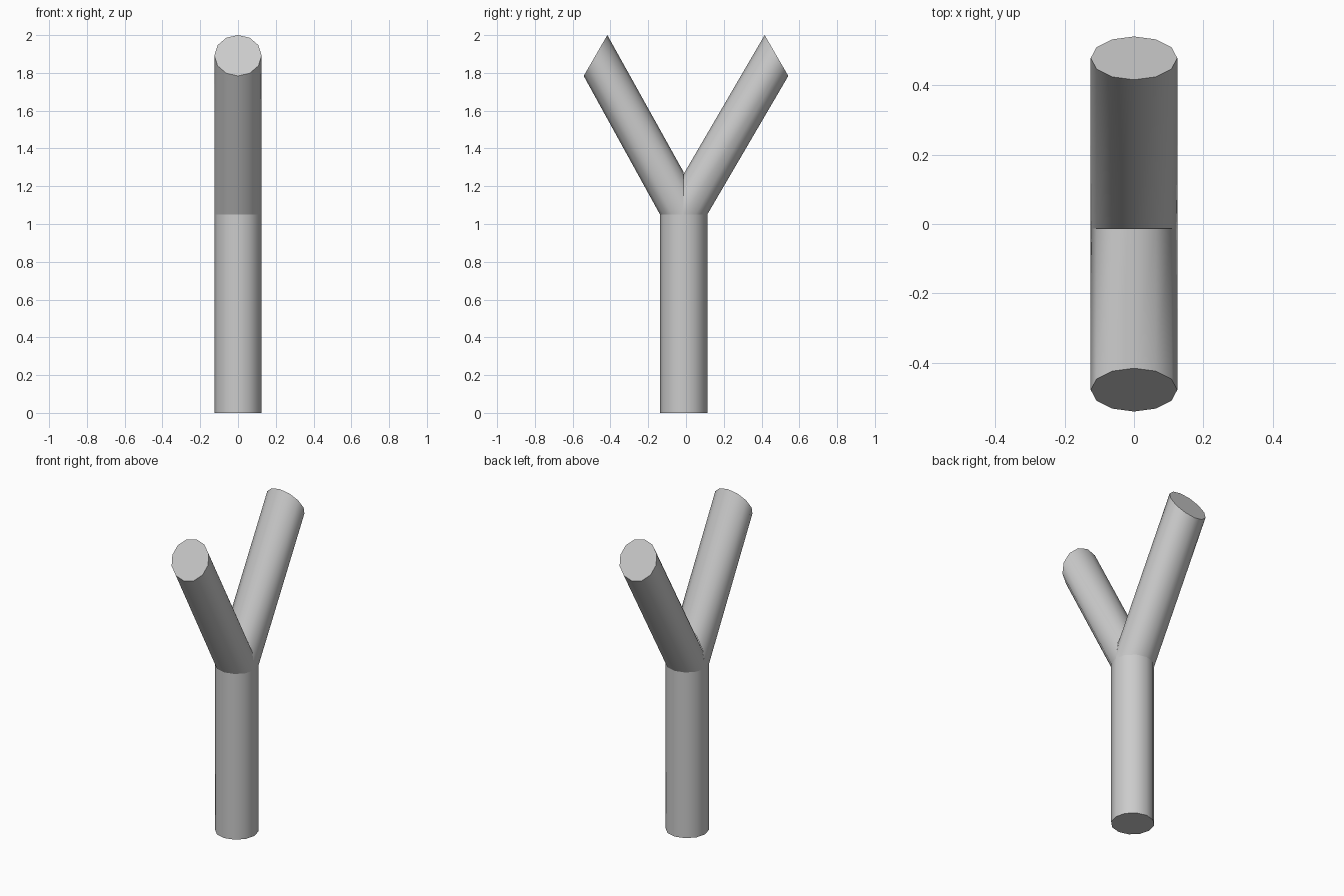
import bpy, bmesh
from math import sin, cos, pi, radians

if "Cube" in bpy.data.objects:
    bpy.data.objects.remove(bpy.data.objects["Cube"])

R, SIDES = 0.125, 12
TRUNK_Y, FORK_Z = -0.0125, 1.05


def ring(bm, y, z, tilt=0):
    # circle tilted about the x axis
    t = radians(tilt)
    angles = [2 * pi * i / SIDES for i in range(SIDES)]
    return [bm.verts.new((R * cos(a), y + R * sin(a) * cos(t), z + R * sin(a) * sin(t)))
            for a in angles]


def bridge(bm, low, high):
    for i in range(SIDES):
        j = (i + 1) % SIDES
        bm.faces.new((low[i], low[j], high[j], high[i]))


def finish(bm, name):
    mesh = bpy.data.meshes.new(name)
    bm.to_mesh(mesh)
    bm.free()
    obj = bpy.data.objects.new(name, mesh)
    bpy.context.collection.objects.link(obj)
    bpy.ops.object.select_all(action='DESELECT')
    obj.select_set(True)
    bpy.context.view_layer.objects.active = obj
    bpy.ops.object.shade_smooth_by_angle(angle=radians(40))


# Trunk: upright tube, closed at the bottom
bm = bmesh.new()
low, high = ring(bm, TRUNK_Y, 0), ring(bm, TRUNK_Y, FORK_Z)
bridge(bm, low, high)
bm.faces.new(low[::-1])
finish(bm, "trunk")

# Branches: from the trunk's top ring to a tilted end cap, trimmed where they meet
for name, side in (("front_branch", -1), ("back_branch", 1)):
    bm = bmesh.new()
    low = ring(bm, TRUNK_Y, FORK_Z)
    high = ring(bm, side * 0.479, 1.892, -60 * side)
    bridge(bm, low, high)
    bm.faces.new(high)
    bmesh.ops.bisect_plane(bm, geom=bm.verts[:] + bm.edges[:] + bm.faces[:], dist=1e-5,
                           plane_co=(0, TRUNK_Y, 0), plane_no=(0, side, 0), clear_inner=True)
    finish(bm, name)
